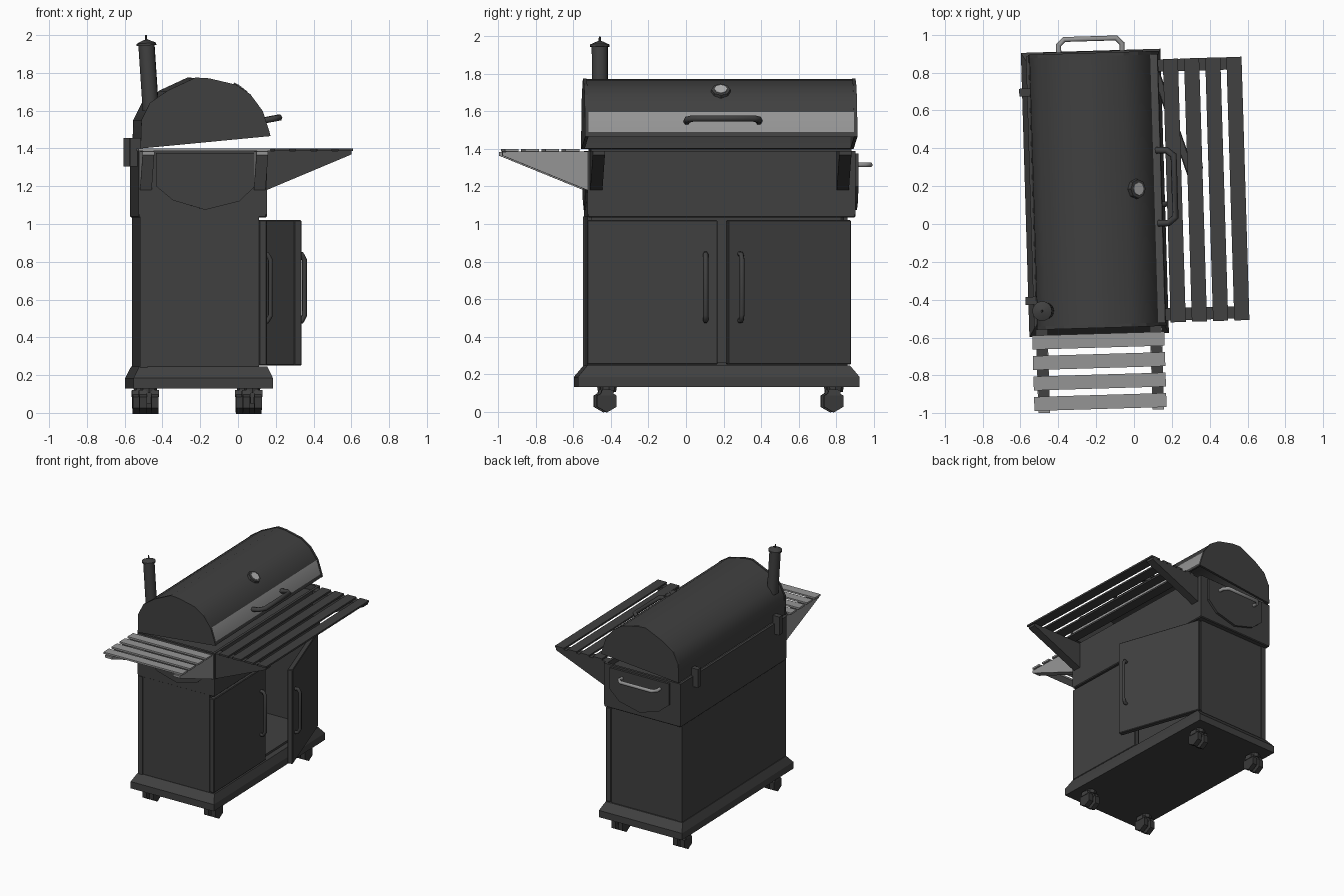
import bpy, bmesh, math
from mathutils import Matrix, Vector

if "Cube" in bpy.data.objects:
    bpy.data.objects.remove(bpy.data.objects["Cube"])


def material(name, v):
    m = bpy.data.materials.new(name)
    m.diffuse_color = (v, v, v, 1)
    m.use_nodes = True
    m.node_tree.nodes["Principled BSDF"].inputs["Base Color"].default_value = m.diffuse_color
    return m


DARK = material("dark_steel", 0.052)
BLACK = material("black_rubber", 0.04)
LIGHT = material("light_steel", 0.30)
DIAL = material("dial_face", 0.45)


def finish(name, bm, mat, smooth=False):
    bmesh.ops.recalc_face_normals(bm, faces=bm.faces)
    me = bpy.data.meshes.new(name)
    bm.to_mesh(me)
    bm.free()
    ob = bpy.data.objects.new(name, me)
    bpy.context.collection.objects.link(ob)
    me.materials.append(mat)
    if smooth:
        bpy.ops.object.select_all(action='DESELECT')
        ob.select_set(True)
        bpy.context.view_layer.objects.active = ob
        bpy.ops.object.shade_smooth_by_angle(angle=math.radians(40))
    return ob


def box(name, x0, x1, y0, y1, z0, z1, mat=DARK, bevel=0):
    bm = bmesh.new()
    bmesh.ops.create_cube(bm, size=1)
    for v in bm.verts:
        v.co = Vector(((x0 + x1) / 2 + v.co.x * (x1 - x0),
                       (y0 + y1) / 2 + v.co.y * (y1 - y0),
                       (z0 + z1) / 2 + v.co.z * (z1 - z0)))
    if bevel:
        bmesh.ops.bevel(bm, geom=bm.edges[:], offset=bevel, segments=1, affect='EDGES')
    return finish(name, bm, mat)


def prism(name, pts, axis, a, b, mat=DARK, smooth=False):
    """Extrude a profile: along y the points are (x, z), along x they are (y, z)."""
    bm = bmesh.new()
    place = (lambda p, t: (p[0], t, p[1])) if axis == 'y' else (lambda p, t: (t, p[0], p[1]))
    r0 = [bm.verts.new(place(p, a)) for p in pts]
    r1 = [bm.verts.new(place(p, b)) for p in pts]
    n = len(pts)
    bm.faces.new(r0)
    bm.faces.new(r1)
    for i in range(n):
        bm.faces.new((r0[i], r0[(i + 1) % n], r1[(i + 1) % n], r1[i]))
    return finish(name, bm, mat, smooth)


def rod(name, p, q, r1, r2, sides, mat=DARK, smooth=True):
    p, q = Vector(p), Vector(q)
    d = q - p
    bm = bmesh.new()
    bmesh.ops.create_cone(bm, cap_ends=True, segments=sides, radius1=r1, radius2=r2, depth=d.length)
    bm.transform(Matrix.Translation((p + q) / 2) @ d.to_track_quat('Z', 'Y').to_matrix().to_4x4())
    return finish(name, bm, mat, smooth)


def handle(name, start, end, out, radius, mat=DARK):
    """Bent bar standing off a surface by the vector out, with cut corners."""
    s, e, o = Vector(start), Vector(end), Vector(out)
    d = (e - s).normalized() * 0.03
    path = [s, s + o * 0.6, s + o + d, e + o - d, e + o * 0.6, e]
    cu = bpy.data.curves.new(name, 'CURVE')
    cu.dimensions = '3D'
    cu.bevel_depth, cu.bevel_resolution, cu.use_fill_caps = radius, 1, True
    sp = cu.splines.new('POLY')
    sp.points.add(len(path) - 1)
    for pt, c in zip(sp.points, path):
        pt.co = (*c, 1)
    ob = bpy.data.objects.new(name, cu)
    bpy.context.collection.objects.link(ob)
    bpy.ops.object.select_all(action='DESELECT')
    ob.select_set(True)
    bpy.context.view_layer.objects.active = ob
    bpy.ops.object.convert(target='MESH')
    ob = bpy.context.view_layer.objects.active
    ob.data.materials.clear()
    ob.data.materials.append(mat)
    return ob


# base plinth: straight skirt with a sloped top
base = box("base_plinth", -.57, .167, -.581, .921, .13, .185)
bm = bmesh.new()
bm.from_mesh(base.data)
top = [f for f in bm.faces if f.normal.z > .9]
ext = bmesh.ops.extrude_face_region(bm, geom=top)
for v in [g for g in ext["geom"] if isinstance(g, bmesh.types.BMVert)]:
    v.co.z = .245
    v.co.x += .03 if v.co.x < 0 else -.027
    v.co.y += .05 if v.co.y < 0 else -.05
bmesh.ops.delete(bm, geom=top, context='FACES')
bm.to_mesh(base.data)
bm.free()

# casters: twin six-sided wheels in a fork
for cx in (-.485, .062):
    for cy in (-.425, .785):
        rod("caster_swivel", (cx, cy + .01, .105), (cx, cy + .01, .135), .04, .045, 8)
        prism("caster_fork", [(cy - .02, .05), (cy + .02, .05), (cy + .04, .11), (cy - .02, .11)],
              'x', cx - .01, cx + .01)
        for s in (-1, 1):
            rod("caster_wheel", (cx + s * .012, cy, .055), (cx + s * .05, cy, .055), .06, .06, 6, BLACK, False)
            prism("caster_cover", [(cy - .035, .085), (cy + .035, .085), (cy + .035, .115), (cy - .025, .12)],
                  'x', cx + s * .01, cx + s * .054)

# cabinet shell
box("cabinet_back", -.535, -.495, -.534, .866, .24, 1.04)
box("cabinet_floor", -.5, .095, -.52, .855, .24, .262)
for y in (-.528, .838):
    box("cabinet_side", -.5, .095, y, y + .022, .24, 1.04)

# doors: one closed, one hinged open
box("closed_door", .095, .137, -.532, .165, .25, 1.02, bevel=.005)
handle("closed_door_handle", (.135, .10, .485), (.135, .10, .84), (.04, 0, 0), .014)
swing = [box("open_door", .095, .137, .17, .865, .25, 1.02, bevel=.005),
         handle("open_door_handle", (.135, .235, .485), (.135, .235, .84), (.04, 0, 0), .014)]
hinge = Vector((.095, .865, 0))
turn = Matrix.Translation(hinge) @ Matrix.Rotation(math.radians(17.5), 4, 'Z') @ Matrix.Translation(-hinge)
for ob in swing:
    ob.data.transform(turn)

# firebox: open tray
box("firebox_floor", -.544, .137, -.529, .9, 1.035, 1.065, bevel=.006)
box("firebox_back", -.544, -.524, -.529, .9, 1.05, 1.39)
box("firebox_front", .117, .137, -.529, .9, 1.05, 1.39)
for y in (-.529, .88):
    box("firebox_end", -.53, .125, y, y + .02, 1.05, 1.39)
box("cooking_grate", -.53, .125, -.515, .885, 1.33, 1.345)

# rounded plates at both ends, with a handle on the far one
plate = [(-.45, 1.375), (-.45, 1.20), (-.36, 1.125), (-.19, 1.075), (-.01, 1.12), (.075, 1.20), (.075, 1.375)]
prism("near_end_plate", plate, 'y', -.54, -.525)
prism("far_end_plate", plate, 'y', .895, .918)
handle("far_end_handle", (-.37, .91, 1.315), (-.035, .91, 1.315), (0, .075, 0), .014, LIGHT)

# lid: slightly raised hollow shell with a bright front strip
outer = [(-.53, 1.40), (-.525, 1.55), (-.48, 1.64), (-.385, 1.705), (-.24, 1.772), (-.17, 1.768),
         (-.03, 1.735), (.047, 1.685), (.112, 1.597), (.147, 1.49), (.153, 1.465)]
inner = [(-.19 + (x + .19) * .96, 1.43 + (z - 1.43) * .95) for x, z in outer]
inner[0], inner[-1] = (-.515, 1.403), (.138, 1.465)
lid = prism("lid_shell", outer + inner[::-1], 'y', -.535, .902, smooth=True)
lid.data.materials.append(LIGHT)
for f in lid.data.polygons:
    if f.normal.x > .8 and f.center.x > .12 and f.center.z > 1.5:
        f.material_index = 1
cap = [(-.19 + (x + .19) * 1.008, 1.43 + (z - 1.43) * 1.01) for x, z in outer]
prism("lid_near_cap", cap, 'y', -.543, -.525)
prism("lid_far_cap", cap, 'y', .892, .91)
handle("lid_handle", (.125, 0, 1.545), (.125, .385, 1.545), (.095, 0, .018), .018)

# thermometer on the lid slope
n = Vector((.62, 0, .78))
c = Vector((.018, .185, 1.705))
rod("thermometer_body", c - n * .03, c + n * .016, .058, .05, 8, DARK, False)
rod("thermometer_face", c + n * .012, c + n * .02, .034, .034, 8, DIAL, False)

# chimney with cone cap and pin
lo, hi = Vector((-.475, -.445, 1.60)), Vector((-.498, -.445, 1.945))
up = (hi - lo).normalized()
rod("chimney_pipe", lo, hi, .043, .043, 16)
rod("chimney_cap_rim", hi, hi + up * .012, .052, .052, 16)
rod("chimney_cap", hi + up * .012, hi + up * .03, .052, .012, 16)
rod("chimney_pin", hi + up * .025, hi + up * .055, .007, .005, 8)

# rear lid hinges
for y in (-.41, .69):
    box("lid_hinge_lower", -.585, -.54, y, y + .042, 1.305, 1.39)
    box("lid_hinge_upper", -.585, -.525, y, y + .042, 1.38, 1.455)

# long shelf: slats on wedge brackets
for i in range(4):
    x = .178 + i * .112
    box("long_shelf_slat", x, x + .08, -.525, .866, 1.386, 1.4)
wedge = [(.137, 1.387), (.585, 1.387), (.585, 1.368), (.137, 1.18)]
for y in (-.515, .80):
    prism("long_shelf_bracket", wedge, 'y', y, y + .065)

# short shelf: bright slats on wedge brackets
for i in range(4):
    y = -.61 - i * .108
    box("short_shelf_slat", -.555, .143, y - .037, y + .037, 1.386, 1.4, LIGHT)
wedge = [(-.529, 1.384), (-.983, 1.384), (-.983, 1.365), (-.529, 1.18)]
for x in (-.535, .068):
    prism("short_shelf_bracket", wedge, 'x', x, x + .062, LIGHT)
    box("short_shelf_bracket_inside", x + .003, x + .059, -.965, -.53, 1.38, 1.3865)

# the whole grill stands slightly turned
spin = Matrix.Rotation(math.radians(1.72), 4, 'Z')
for ob in bpy.data.objects:
    ob.data.transform(spin)
